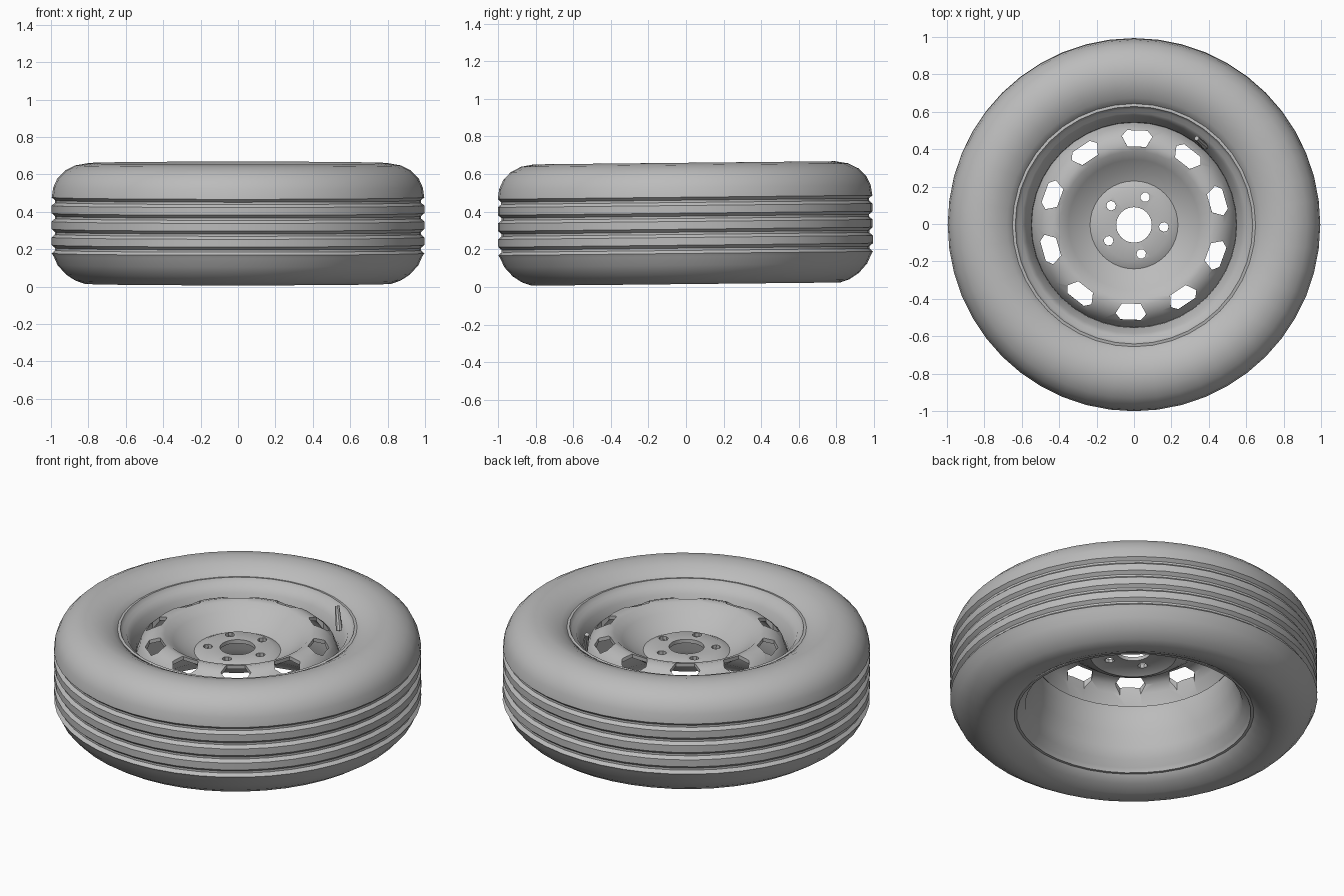
import bpy, bmesh
from math import sin, cos, pi, radians
from mathutils import Vector, Matrix

cube = bpy.data.objects.get("Cube")
if cube:
    bpy.data.objects.remove(cube, do_unlink=True)

# One plain grey for the whole wheel
grey = bpy.data.materials.new("plain_grey")
grey.use_nodes = True
colour = (0.5, 0.5, 0.5, 1)
grey.diffuse_color = colour
grey.node_tree.nodes["Principled BSDF"].inputs["Base Color"].default_value = colour

TILT = Matrix.Rotation(radians(0.6), 4, 'X')


def add_object(name, bm):
    bmesh.ops.recalc_face_normals(bm, faces=bm.faces)
    mesh = bpy.data.meshes.new(name)
    bm.to_mesh(mesh)
    bm.free()
    mesh.materials.append(grey)
    obj = bpy.data.objects.new(name, mesh)
    bpy.context.collection.objects.link(obj)
    return obj


def lathe(name, profile, sides):
    """Closed (radius, height) outline turned about the z axis."""
    bm = bmesh.new()
    rings = []
    for i in range(sides):
        a = 2 * pi * i / sides
        rings.append([bm.verts.new((r * cos(a), r * sin(a), z)) for r, z in profile])
    n = len(profile)
    for i in range(sides):
        here, there = rings[i], rings[(i + 1) % sides]
        for j in range(n):
            k = (j + 1) % n
            bm.faces.new((here[j], there[j], there[k], here[k]))
    return add_object(name, bm)


def add_prism(bm, outline, radius, angle):
    """Upright cutter placed at a radius and angle; x of the outline is tangential."""
    turn = Matrix.Rotation(angle - pi / 2, 4, 'Z')
    low, high = ([bm.verts.new(turn @ Vector((x, y + radius, z))) for x, y in outline]
                 for z in (0.3, 0.8))
    bm.faces.new(low)
    bm.faces.new(high)
    n = len(outline)
    for i in range(n):
        k = (i + 1) % n
        bm.faces.new((low[i], low[k], high[k], high[i]))


def smooth(obj, angle):
    bpy.ops.object.select_all(action='DESELECT')
    obj.select_set(True)
    bpy.context.view_layer.objects.active = obj
    bpy.ops.object.shade_smooth_by_angle(angle=radians(angle))


# Tyre: bottom bead, shoulder, grooved tread, shoulder, top bead, hidden inner wall
tyre_outline = [(0.645, 0.08), (0.7, 0.045), (0.76, 0.02), (0.82, 0.015), (0.87, 0.032),
                (0.92, 0.065), (0.965, 0.115), (0.985, 0.16)]
for groove in (0.2, 0.285, 0.37, 0.455):
    tyre_outline += [(0.996, groove - 0.022), (0.978, groove - 0.006),
                     (0.978, groove + 0.006), (0.996, groove + 0.022)]
tyre_outline += [(0.988, 0.53), (0.965, 0.58), (0.925, 0.62), (0.87, 0.648), (0.8, 0.66),
                 (0.73, 0.645), (0.68, 0.62), (0.645, 0.595), (0.63, 0.56), (0.63, 0.12)]
tyre = lathe("tyre", tyre_outline, 48)

# Rim barrel: flared lips around a narrower well
rim_outline = [(0.65, 0.6), (0.635, 0.603), (0.622, 0.58), (0.6, 0.572), (0.58, 0.535),
               (0.55, 0.48), (0.54, 0.38), (0.55, 0.28), (0.575, 0.2), (0.59, 0.13),
               (0.625, 0.1), (0.635, 0.075), (0.65, 0.075), (0.65, 0.14), (0.61, 0.22),
               (0.58, 0.38), (0.61, 0.54)]
rim = lathe("rim_barrel", rim_outline, 40)

# Pressed disc: raised hub, bowl, crest and outer skirt, with an even thickness
face_outline = [(0.095, 0.485), (0.19, 0.488), (0.235, 0.465), (0.29, 0.49), (0.35, 0.535),
                (0.395, 0.57), (0.43, 0.578), (0.48, 0.56), (0.525, 0.52), (0.55, 0.45)]
back_outline = [(r - (0.02 if r > 0.5 else 0), z - 0.022) for r, z in reversed(face_outline)]
disc = lathe("wheel_disc", face_outline + back_outline, 40)

# Ten vent windows and five bolt holes cut through the disc
bm = bmesh.new()
window = [(-0.082, 0.012), (-0.055, 0.044), (0.055, 0.044), (0.082, 0.012),
          (0.05, -0.042), (-0.05, -0.042)]
bolt = [(0.026 * cos(i * pi / 4), 0.026 * sin(i * pi / 4)) for i in range(8)]
for i in range(10):
    add_prism(bm, window, 0.462, radians(88 + 36 * i))
for i in range(5):
    add_prism(bm, bolt, 0.16, radians(-4 + 72 * i))
cutter = add_object("hole_cutter", bm)
cutter.hide_render = True
cut = disc.modifiers.new("holes", 'BOOLEAN')
cut.operation = 'DIFFERENCE'
cut.solver = 'EXACT'
cut.object = cutter
bpy.ops.object.select_all(action='DESELECT')
disc.select_set(True)
bpy.context.view_layer.objects.active = disc
bpy.ops.object.modifier_apply(modifier=cut.name)
bpy.data.objects.remove(cutter, do_unlink=True)

# Valve stem leaning out of the rim
foot, tip = Vector((0.38, 0.42, 0.52)), Vector((0.335, 0.465, 0.64))
bm = bmesh.new()
bmesh.ops.create_cone(bm, cap_ends=True, segments=8, radius1=0.018, radius2=0.013,
                      depth=(tip - foot).length)
lean = (tip - foot).to_track_quat('Z', 'Y').to_matrix().to_4x4()
bm.transform(Matrix.Translation((foot + tip) / 2) @ lean)
valve = add_object("valve_stem", bm)

# Shading, and the slight lean of the whole wheel
for obj, angle in ((tyre, 40), (rim, 50), (disc, 40), (valve, 40)):
    smooth(obj, angle)
    obj.data.transform(TILT)
